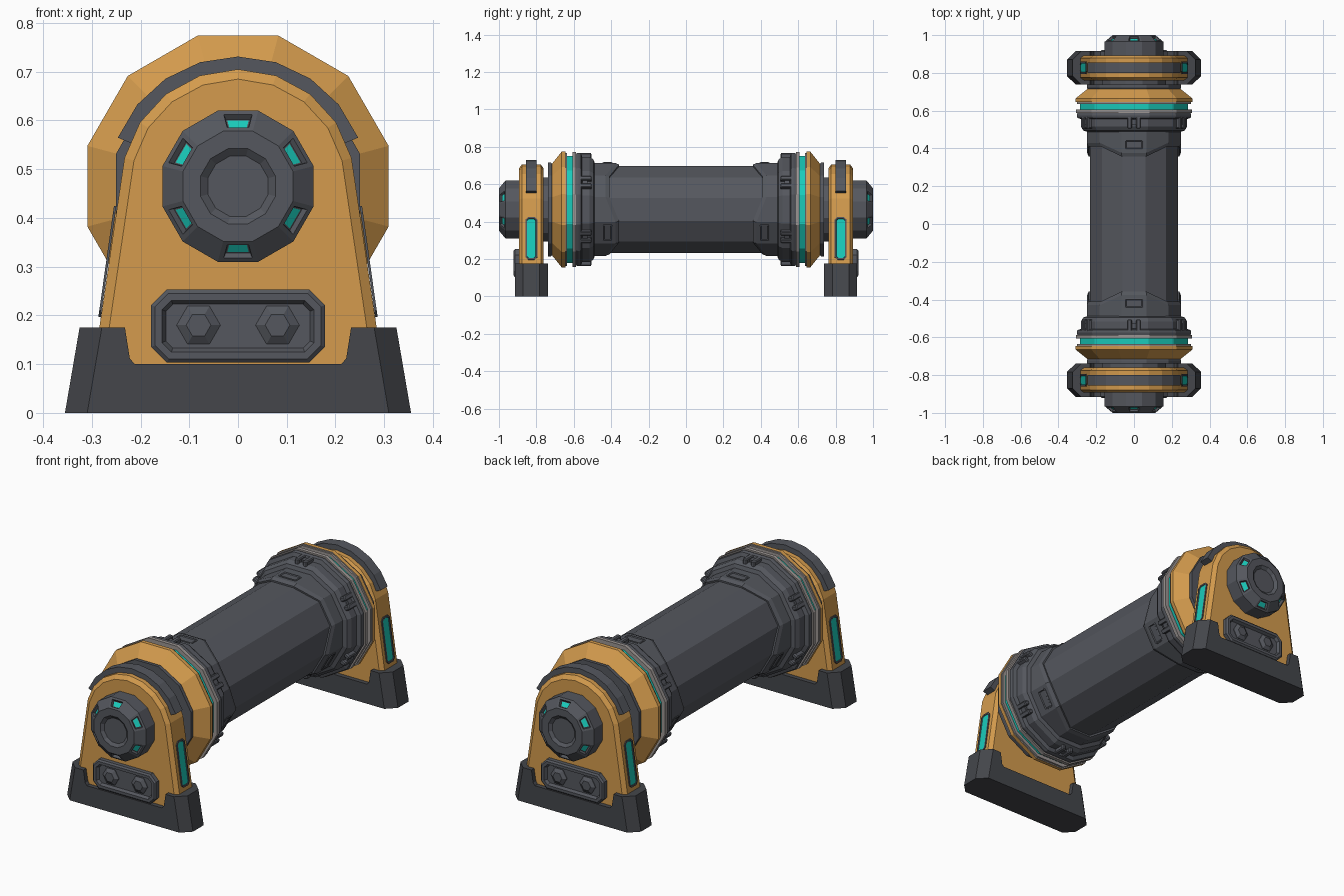
import bpy, bmesh
from math import sin, cos, pi, radians
from mathutils import Matrix, Vector

if "Cube" in bpy.data.objects:
    bpy.data.objects.remove(bpy.data.objects["Cube"])

C = 0.465      # height of the roller axis
SY = -0.827    # y centre of the front stand


def material(name, rgb):
    m = bpy.data.materials.new(name)
    m.diffuse_color = (*rgb, 1)
    m.use_nodes = True
    m.node_tree.nodes["Principled BSDF"].inputs["Base Color"].default_value = m.diffuse_color
    return m


ORANGE = material("orange paint", (0.66, 0.33, 0.075))
DARK = material("dark grey metal", (0.09, 0.096, 0.112))
BASE = material("charcoal", (0.058, 0.061, 0.070))
CYAN = material("cyan glow", (0.01, 0.60, 0.50))
SILVER = material("light grey", (0.33, 0.30, 0.29))


def finish(bm, name, mats, mirror=True):
    """Turn a bmesh into an object, copied to the rear end by a mirror."""
    me = bpy.data.meshes.new(name)
    bm.to_mesh(me)
    bm.free()
    ob = bpy.data.objects.new(name, me)
    bpy.context.collection.objects.link(ob)
    for m in mats:
        me.materials.append(m)
    if mirror:
        mod = ob.modifiers.new("rear copy", 'MIRROR')
        mod.use_axis = (False, True, False)
        mod.use_mirror_merge = False
    return ob


def lathe(profile, mats=None, n=12):
    """Sweep (y, flat radius) points round the axis; y may depend on the angle."""
    bm = bmesh.new()
    rings = []
    for y, r in profile:
        ring = []
        for i in range(n):
            a = 2 * pi * (i + 0.5) / n
            yy = y(a) if callable(y) else y
            R = r / cos(pi / n)
            ring.append(bm.verts.new((R * cos(a), yy, C + R * sin(a))))
        rings.append(ring)
    for k in range(len(rings) - 1):
        p, q = rings[k], rings[k + 1]
        for i in range(n):
            j = (i + 1) % n
            f = bm.faces.new((p[i], p[j], q[j], q[i]))
            f.material_index = mats[k] if mats else 0
    bm.faces.new(rings[0])
    bm.faces.new(rings[-1])
    bmesh.ops.recalc_face_normals(bm, faces=bm.faces)
    bm.normal_update()
    return bm


def prism(pts, M, h, steps=(), both=False):
    """Extrude a 2D outline by h, then inset its cap by (width, rise, material)."""
    bm = bmesh.new()
    lo = [bm.verts.new(M @ Vector((x, y, 0))) for x, y in pts]
    hi = [bm.verts.new(M @ Vector((x, y, h))) for x, y in pts]
    n = len(pts)
    for i in range(n):
        j = (i + 1) % n
        bm.faces.new((lo[i], lo[j], hi[j], hi[i]))
    caps = [bm.faces.new(hi), bm.faces.new(lo)]
    bmesh.ops.recalc_face_normals(bm, faces=bm.faces)
    for cap in caps if both else caps[:1]:
        for width, rise, mat in steps:
            bm.normal_update()
            bmesh.ops.inset_region(bm, faces=[cap], thickness=width, depth=rise,
                                   use_even_offset=True)
            cap.material_index = mat
    return bm


def front(y, x=0, z=0):
    return Matrix.Translation((x, y, z)) @ Matrix.Rotation(pi / 2, 4, 'X')


def radial(deg, origin):
    """Local z points outward at an angle round the roller axis, local y along it."""
    a = radians(deg)
    cols = Matrix(((sin(a), 0, -cos(a)), (0, 1, 0), (cos(a), 0, sin(a))))
    return Matrix.Translation(origin) @ cols.transposed().to_4x4()


def on_axis(deg, r, y):
    a = radians(deg)
    return radial(deg, (r * cos(a), y, C + r * sin(a)))


def cut_rect(w, h, c):
    return [(w, -h + c), (w, h - c), (w - c, h), (-w + c, h),
            (-w, h - c), (-w, -h + c), (-w + c, -h), (w - c, -h)]


# Roller tube
finish(lathe([(-0.52, 0.232), (0.52, 0.232)]), "roller_tube", [DARK], mirror=False)


# Sleeve with three tabs and three notches
def sleeve_edge(a):
    return -0.41 if cos(3 * (a - pi / 6)) > 0 and abs(((a - pi / 6) / (2 * pi / 3) + 0.5) % 1 - 0.5) < 0.2 else -0.357


finish(lathe([(-0.52, 0.22), (-0.52, 0.25), (lambda a: sleeve_edge(a) - 0.02, 0.248),
              (sleeve_edge, 0.24), (sleeve_edge, 0.22)]), "sleeve", [DARK])
for d in (90, 210, 330):
    finish(prism(cut_rect(0.05, 0.026, 0.006), on_axis(d, 0.24, -0.42), 0.011,
                 [(0.005, 0.002, 0), (0.004, -0.004, 0)]), "sleeve_slot", [DARK])

# Flange and its clips
finish(lathe([(-0.60, 0.296), (-0.575, 0.303), (-0.562, 0.30), (-0.555, 0.281),
              (-0.515, 0.281), (-0.495, 0.268), (-0.485, 0.24)]), "flange", [DARK])
for d in range(30, 390, 60):
    for s in (-1, 1):
        M = on_axis(d, 0.27, -0.543) @ Matrix.Translation((s * 0.023, 0, 0))
        finish(prism(cut_rect(0.012, 0.038, 0.005), M, 0.026, [(0.004, 0.005, 0)]),
               "clip_arm", [DARK])
    finish(prism(cut_rect(0.03, 0.014, 0.003), on_axis(d, 0.27, -0.54), 0.022),
           "clip_bar", [DARK])

# Collar: orange cone, silver rings and glowing groove
finish(lathe([(-0.718, 0.20), (-0.718, 0.243), (-0.665, 0.309), (-0.645, 0.309), (-0.645, 0.303),
              (-0.636, 0.303), (-0.636, 0.286), (-0.607, 0.286), (-0.607, 0.307),
              (-0.588, 0.307), (-0.588, 0.25)],
             [0, 0, 0, 1, 1, 1, 2, 1, 1, 1]), "collar", [ORANGE, SILVER, CYAN])

# Bearing disc and shaft
finish(lathe([(-0.70, 0.235), (-0.722, 0.25), (-0.738, 0.25), (-0.738, 0.17),
              (-0.80, 0.17)]), "bearing_disc", [DARK])

# Hub cap with six glowing slots on its chamfer
bm = lathe([(-0.87, 0.155), (-0.965, 0.155), (-1.0, 0.113), (-1.0, 0.077),
            (-0.988, 0.062), (-0.988, 0.02)])
slots = []
for f in bm.faces:
    c = f.calc_center_median()
    if -0.995 < c.y < -0.967 and len(f.verts) == 4:
        v = Vector((c.x, 0, c.z - C)).normalized()
        if any(v.x * cos(radians(d)) + v.z * sin(radians(d)) > 0.98
               for d in range(30, 390, 60)) and (c.x ** 2 + (c.z - C) ** 2) > 0.11 ** 2:
            slots.append(f)
bmesh.ops.inset_individual(bm, faces=slots, thickness=0.010, depth=0, use_even_offset=True)
bm.normal_update()
bmesh.ops.inset_individual(bm, faces=slots, thickness=0.003, depth=-0.012, use_even_offset=True)
bm.normal_update()
bmesh.ops.inset_individual(bm, faces=slots, thickness=0.003, depth=0, use_even_offset=True)
for f in slots:
    f.material_index = 1
finish(bm, "hub_cap", [DARK, CYAN])

# Stand plate: round-topped, tapered outline
arc = [radians(14 + 19 * i) for i in range(9)]
outline = [(0.303, 0.05)] + [(0.24 * cos(a), C + 0.24 * sin(a)) for a in arc] + [(-0.303, 0.05)]
finish(prism(outline, front(SY + 0.051), 0.102, [(0.02, 0.015, 0)], both=True),
       "stand_plate", [ORANGE])

# Dark band over the top of the stand
band = [radians(22 + 17 * i) for i in range(9)]
pts = [(0.266 * cos(a), C + 0.266 * sin(a)) for a in band]
pts += [(0.215 * cos(a), C + 0.215 * sin(a)) for a in reversed(band)]
finish(prism(pts, front(SY + 0.028), 0.056), "top_band", [DARK])

# Glowing side windows
for s, d in ((1, 8), (-1, 172)):
    M = radial(d, (s * 0.2655, SY, 0.31))
    finish(prism(cut_rect(0.115, 0.032, 0.014), M, 0.005,
                 [(0.008, 0, 0), (0.002, -0.003, 1)]), "side_window", [DARK, CYAN])

# Foot with a notch and chamfered ends
half = [(0.355, 0), (0.325, 0.175), (0.232, 0.175), (0.222, 0.112), (0.212, 0.10)]
foot = half + [(-x, z) for x, z in reversed(half)]
bm = prism(foot, front(SY + 0.0885), 0.177)
ends = [e for e in bm.edges if all(abs(v.co.x) > 0.32 for v in e.verts)
        and abs(e.verts[0].co.y - e.verts[1].co.y) < 1e-4
        and e.verts[0].co.x * e.verts[1].co.x > 0]
bmesh.ops.bevel(bm, geom=ends, offset=0.045, segments=1, affect='EDGES')
finish(bm, "foot", [BASE])

# Bolt panel with two hex bolts
finish(prism(cut_rect(0.178, 0.075, 0.032), front(-0.88, 0, 0.178), 0.034,
             [(0.008, 0.007, 0), (0.014, 0, 0), (0.008, -0.014, 0)]), "bolt_panel", [DARK])
hexagon = [(0.045 * cos(k * pi / 3), 0.045 * sin(k * pi / 3)) for k in range(6)]
for x in (-0.081, 0.081):
    finish(prism(hexagon, front(-0.90, x, 0.18), 0.01, [(0.017, 0.012, 0)]),
           "hex_bolt", [DARK])
